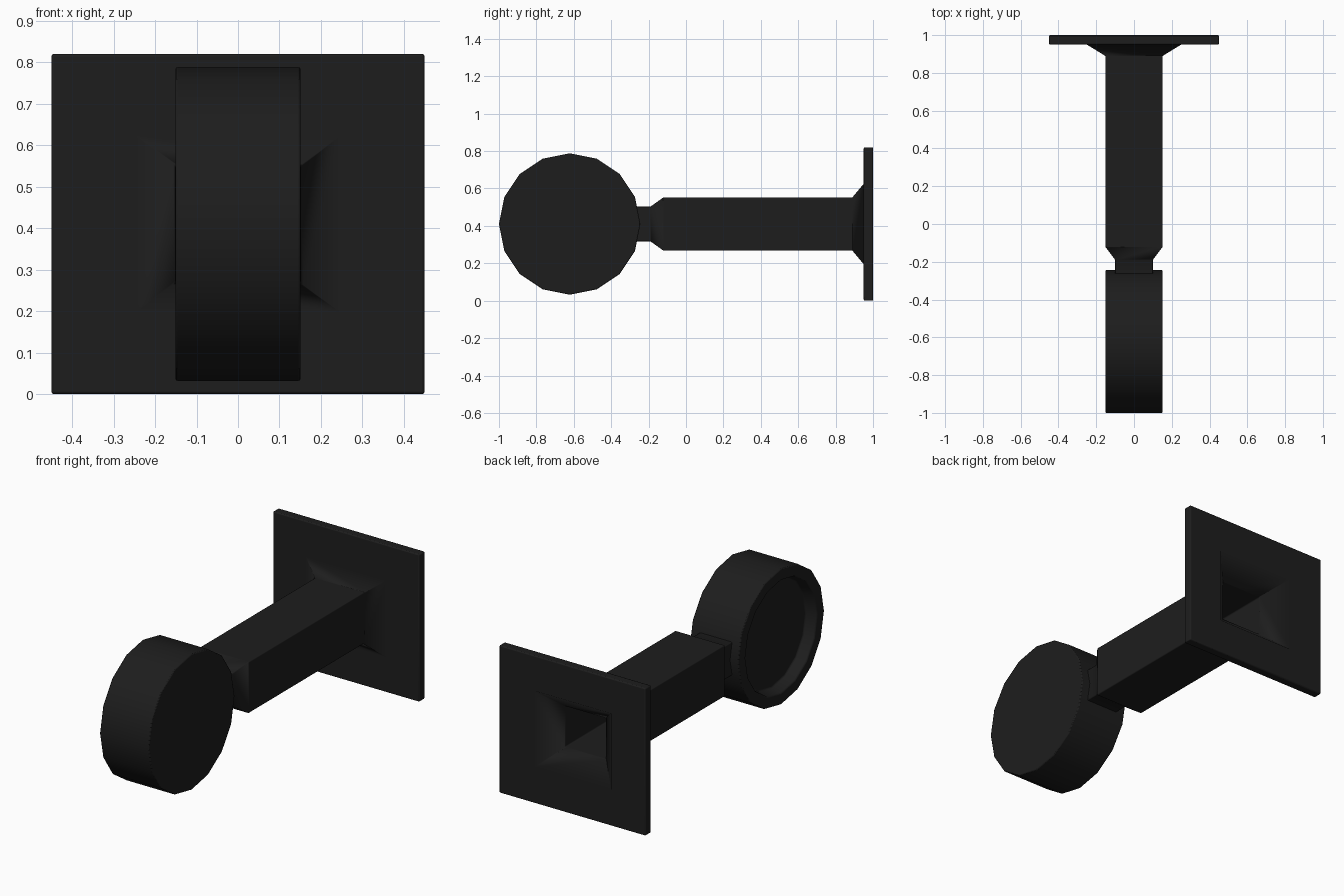
import bpy, bmesh, math

cube = bpy.data.objects.get("Cube")
if cube:
    bpy.data.objects.remove(cube, do_unlink=True)

CENTRE_Z = 0.41

black = bpy.data.materials.new("matte_black")
black.use_nodes = True
colour = (0.0125, 0.0125, 0.0125, 1)
black.diffuse_color = colour
bsdf = black.node_tree.nodes["Principled BSDF"]
bsdf.inputs["Base Color"].default_value = colour
bsdf.inputs["Roughness"].default_value = 0.8


def rect_ring(hx, hz, y):
    """Rectangle across the y axis, given by its half sizes."""
    return [(sx * hx, y, CENTRE_Z + sz * hz)
            for sx, sz in ((-1, -1), (1, -1), (1, 1), (-1, 1))]


def round_ring(radius, x, y, sides=16):
    """Polygon across the x axis with a corner at the top."""
    angles = [math.tau * i / sides for i in range(sides)]
    return [(x, y + radius * math.cos(a), CENTRE_Z + radius * math.sin(a))
            for a in angles]


def loft(name, rings, bevel):
    """Skin the rings in order, cap both ends and soften the hard edges."""
    bm = bmesh.new()
    loops = [[bm.verts.new(p) for p in ring] for ring in rings]
    for a, b in zip(loops, loops[1:]):
        for i in range(len(a)):
            j = (i + 1) % len(a)
            bm.faces.new((a[i], a[j], b[j], b[i]))
    bm.faces.new(loops[0])
    bm.faces.new(loops[-1])
    bmesh.ops.recalc_face_normals(bm, faces=bm.faces[:])
    mesh = bpy.data.meshes.new(name)
    bm.to_mesh(mesh)
    bm.free()
    mesh.materials.append(black)
    obj = bpy.data.objects.new(name, mesh)
    bpy.context.collection.objects.link(obj)
    bpy.ops.object.select_all(action='DESELECT')
    obj.select_set(True)
    bpy.context.view_layer.objects.active = obj
    bpy.ops.object.shade_smooth_by_angle(angle=math.radians(62))
    mod = obj.modifiers.new("soft_edges", 'BEVEL')
    mod.width = bevel
    mod.segments = 2
    mod.limit_method = 'ANGLE'
    mod.angle_limit = math.radians(70)
    normals = obj.modifiers.new("flat_shading", 'WEIGHTED_NORMAL')
    normals.weight = 100
    normals.keep_sharp = True
    return obj


# Neck, arm, flare and mounting plate, then back inside the hollow arm
loft("arm_and_mounting_plate", [rect_ring(*r) for r in (
    (0.10, 0.093, -0.32),
    (0.10, 0.093, -0.19),
    (0.152, 0.143, -0.12),
    (0.152, 0.143, 0.89),
    (0.25, 0.215, 0.95),
    (0.45, 0.41, 0.95),
    (0.45, 0.41, 1.00),
    (0.24, 0.215, 1.00),
    (0.125, 0.113, 0.88),
    (0.125, 0.113, -0.11),
    (0.075, 0.065, -0.18),
)], 0.006)

# Round head, flat on one side and dished on the other
loft("round_head", [round_ring(radius, x, -0.622) for radius, x in (
    (0.378, 0.151),
    (0.378, -0.151),
    (0.315, -0.151),
    (0.30, -0.09),
)], 0.005)
